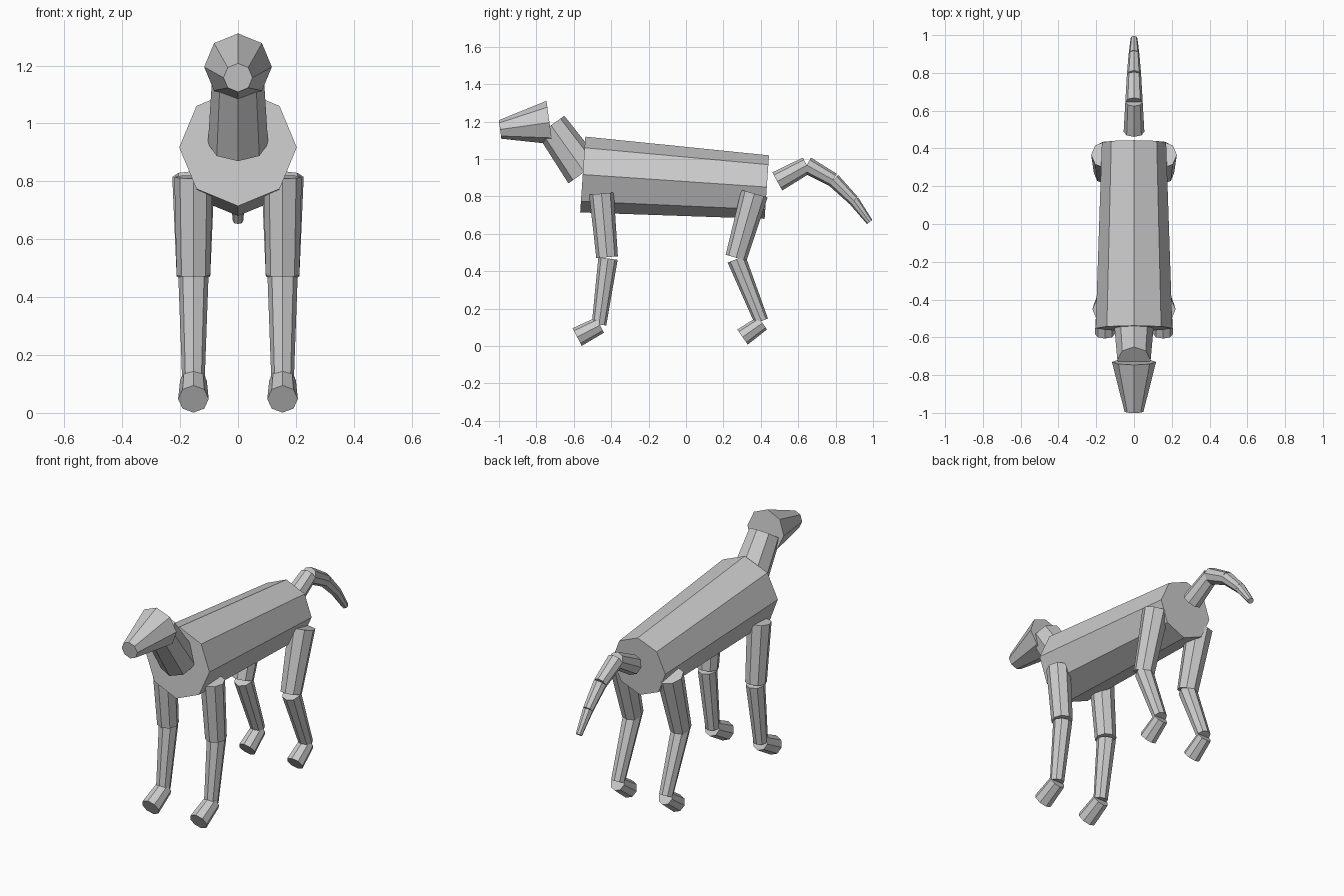
import bpy, bmesh, math
from mathutils import Vector

if "Cube" in bpy.data.objects:
    bpy.data.objects.remove(bpy.data.objects["Cube"])

grey = bpy.data.materials.new("plain grey")
grey.diffuse_color = (0.6, 0.6, 0.6, 1)
grey.use_nodes = True
grey.node_tree.nodes["Principled BSDF"].inputs["Base Color"].default_value = grey.diffuse_color


def tube(name, x, start, r0, end, r1, sides=8):
    """Tapered capped tube; start and end are (y, z) in the plane at x."""
    a, b = Vector((x, *start)), Vector((x, *end))
    u = Vector((1, 0, 0))
    v = (b - a).normalized().cross(u)
    bm = bmesh.new()
    rings = []
    for c, r in ((a, r0), (b, r1)):
        rings.append([bm.verts.new(c + r * (math.cos(t) * u + math.sin(t) * v))
                      for t in (2 * math.pi * i / sides for i in range(sides))])
    for i in range(sides):
        j = (i + 1) % sides
        bm.faces.new((rings[0][i], rings[0][j], rings[1][j], rings[1][i]))
    for ring in rings:
        bm.faces.new(ring)
    bmesh.ops.recalc_face_normals(bm, faces=bm.faces)
    mesh = bpy.data.meshes.new(name)
    bm.to_mesh(mesh)
    bm.free()
    mesh.materials.append(grey)
    bpy.context.collection.objects.link(bpy.data.objects.new(name, mesh))


# Trunk, neck and head
tube("body", 0, (-0.552, 0.917), 0.203, (0.432, 0.85), 0.17)
tube("neck", 0, (-0.544, 0.93), 0.104, (-0.722, 1.18), 0.088)
tube("head", 0, (-0.73, 1.195), 0.117, (-0.994, 1.158), 0.05)

# Tail chain
tail = [((0.488, 0.88), 0.055), ((0.646, 0.967), 0.046), ((0.787, 0.888), 0.038),
        ((0.897, 0.778), 0.029), ((0.982, 0.663), 0.018)]
for i, ((p, r0), (q, r1)) in enumerate(zip(tail, tail[1:])):
    tube(f"tail_segment_{i + 1}", 0, p, r0, q, r1)

# Legs: upper, lower and foot for each side
legs = {
    "front": (("upper_leg", (-0.452, 0.815), 0.066, (-0.422, 0.475), 0.058),
              ("lower_leg", (-0.417, 0.468), 0.052, (-0.465, 0.115), 0.039),
              ("foot", (-0.46, 0.112), 0.046, (-0.582, 0.048), 0.053)),
    "back": (("upper_leg", (0.366, 0.815), 0.073, (0.268, 0.472), 0.058),
             ("lower_leg", (0.27, 0.465), 0.051, (0.403, 0.133), 0.038),
             ("foot", (0.409, 0.123), 0.042, (0.302, 0.048), 0.049)),
}
for side, x in (("left", 0.154), ("right", -0.154)):
    for place, parts in legs.items():
        for part, p, r0, q, r1 in parts:
            tube(f"{place}_{side}_{part}", x, p, r0, q, r1)
